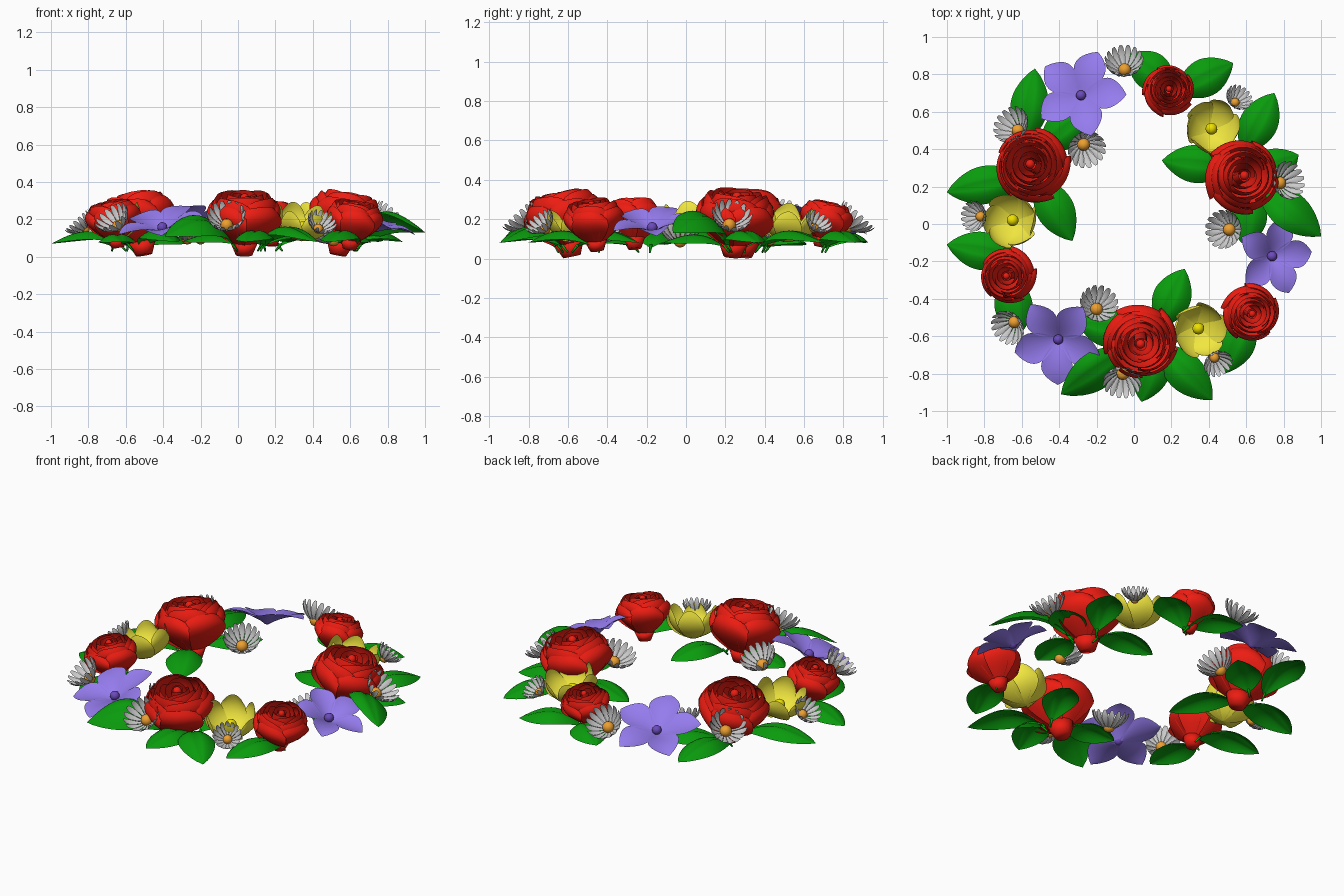
import bpy, bmesh
from math import sin, cos, pi, atan2, hypot, radians
from mathutils import Matrix, Vector

if "Cube" in bpy.data.objects:
    bpy.data.objects.remove(bpy.data.objects["Cube"])


def material(name, col):
    m = bpy.data.materials.new(name)
    m.diffuse_color = (*col, 1)
    m.use_nodes = True
    m.node_tree.nodes["Principled BSDF"].inputs["Base Color"].default_value = m.diffuse_color
    return m


RED = material("rose_red", (0.85, 0.012, 0.006))
GREEN = material("leaf_green", (0.003, 0.33, 0.004))
PURPLE = material("petal_purple", (0.3, 0.2, 0.85))
YELLOW = material("petal_yellow", (0.88, 0.8, 0.05))
GOLD = material("yellow_centre", (0.85, 0.75, 0.0))
ORANGE = material("daisy_centre", (0.85, 0.35, 0.03))
VIOLET = material("purple_centre", (0.15, 0.07, 0.5))


def finish(bm, name, mat=None):
    me = bpy.data.meshes.new(name)
    for f in bm.faces:
        f.smooth = True
    bm.to_mesh(me)
    bm.free()
    if mat:
        me.materials.append(mat)
    ob = bpy.data.objects.new(name, me)
    bpy.context.collection.objects.link(ob)
    return ob


def sheet(bm, fn, mat, nu=10, nv=8):
    """Curved surface fn(u, v) with u in 0..1 and v in -1..1."""
    rows = [[bm.verts.new(mat @ Vector(fn(i / nu, 2 * j / nv - 1))) for j in range(nv + 1)]
            for i in range(nu + 1)]
    for a, b in zip(rows, rows[1:]):
        for j in range(nv):
            bm.faces.new((a[j], a[j + 1], b[j + 1], b[j]))


def tilted(x, y, z, tilt, inward=False):
    """Frame at a point, leaning away from (or towards) the wreath centre."""
    a = atan2(y, x) + (pi if inward else 0)
    return (Matrix.Translation((x, y, z)) @ Matrix.Rotation(a, 4, 'Z')
            @ Matrix.Rotation(tilt, 4, 'Y') @ Matrix.Rotation(-a, 4, 'Z'))


def ball(name, M, z, r, mat):
    bm = bmesh.new()
    bmesh.ops.create_uvsphere(bm, u_segments=14, v_segments=8, radius=r,
                              matrix=M @ Matrix.Translation((0, 0, z)))
    finish(bm, name, mat)


def rose(i, x, y, z, s):
    d = hypot(x, y)
    k = 1 - 0.05 * s / d                       # stem end sits nearer the centre
    M = tilted(x * k, y * k, z, 0.2) @ Matrix.Scale(s, 4)
    bm = bmesh.new()
    layers = [(0.035, 0.325, 2), (0.07, 0.33, 2), (0.105, 0.335, 3), (0.138, 0.335, 3),
              (0.17, 0.325, 4), (0.196, 0.29, 5)]
    for n, (R, H, count) in enumerate(layers):
        for p in range(count):
            t0 = 2 * pi * p / count + n * 0.9 + i

            def f(u, v):
                t = t0 + v * pi / count * 1.25
                r = 0.03 + (R - 0.03) * max(0, sin(u * pi * 0.68))
                r *= 1 + 0.055 * v
                h = 0.7 * u + 0.3 * sin(u * 1.5)
                return r * cos(t), r * sin(t), 0.04 + (H - 0.04) * h * (1 - 0.2 * abs(v) ** 3)
            sheet(bm, f, M, 10, 12)
    # tapered base
    bmesh.ops.create_cone(bm, cap_ends=True, segments=14, radius1=0.045, radius2=0.075,
                          depth=0.07, matrix=M @ Matrix.Translation((0, 0, 0.035)))
    finish(bm, f"rose_{i}", RED)
    ball(f"rose_heart_{i}", M, 0.31, 0.025, RED)


def yellow_flower(i, x, y):
    M = tilted(x * 0.97, y * 0.97, 0.085, 0.25)
    bm = bmesh.new()
    for p in range(6):
        t0 = p * pi / 3 + i

        def f(u, v):
            t = t0 + v * 0.7 * (1 - 0.4 * u ** 3)
            r = 0.142 * sin(u * 1.8) * (1 + 0.06 * v)
            return r * cos(t), r * sin(t), 0.18 * u ** 1.5 * (1 - 0.22 * v * v)
        sheet(bm, f, M)
    finish(bm, f"yellow_petals_{i}", YELLOW)
    ball(f"yellow_centre_{i}", M, 0.075, 0.032, GOLD)


def purple_flower(i, x, y, L, phase):
    M = tilted(x, y, 0.135, 0.36)
    bm = bmesh.new()
    for p in range(5):
        R = M @ Matrix.Rotation(radians(phase + 72 * p), 4, 'Z')

        def f(u, v):
            w = L * 0.36 * (0.12 * (1 - u) + 0.92 * max(0, sin(pi * u ** 1.25)) ** 0.85)
            return L * u, w * v, 0.06 * sin(u * 2) + 0.018 * v * v * sin(pi * u)
        sheet(bm, f, R, 14, 8)
    finish(bm, f"purple_petals_{i}", PURPLE)
    ball(f"purple_centre_{i}", M, 0.025, 0.027, VIOLET)


def daisy(i, x, y, z, s, inward):
    M = tilted(x, y, z, 0.45 if inward else 0.75, inward) @ Matrix.Scale(s, 4)
    bm = bmesh.new()
    for p in range(16):
        R = M @ Matrix.Rotation(2 * pi * (p + 0.5) / 16, 4, 'Z')

        def f(u, v):
            w = 0.004 + 0.0125 * sin(pi * u ** 1.5 * 0.88)
            return 0.012 + 0.093 * sin(u * 1.45), w * v, -0.012 + 0.095 * u ** 1.3 - 0.004 * v * v
        sheet(bm, f, R, 7, 4)
    finish(bm, f"daisy_petals_{i}")
    ball(f"daisy_centre_{i}", M, 0, 0.034, ORANGE)


def leaf(i, bx, by, tx, ty, peak=0.15, tip=0.08, roll=0, half=0.1):
    d = Vector((tx - bx, ty - by, 0))
    L = d.length
    M = Matrix.Translation((bx, by, 0)) @ Matrix.Rotation(atan2(d.y, d.x), 4, 'Z')

    def f(u, v):
        w = half * (0.04 * (1 - u) + sin(pi * u ** 1.05) ** 0.8 if u < 1 else 0.01)
        zz = 0.055 + (tip - 0.055) * u + (peak - 0.06) * sin(pi * u ** 0.87)
        zz += (roll * v - 0.05 * v * v - 0.012 * (1 - abs(v)) ** 6) * sin(pi * u)
        return L * u, w * v, zz
    bm = bmesh.new()
    sheet(bm, f, M, 14, 10)
    # short slanted stalk
    bmesh.ops.create_cone(bm, cap_ends=True, segments=6, radius1=0.005, radius2=0.008, depth=0.05,
                          matrix=M @ Matrix.Translation((-0.005, 0, 0.05)) @ Matrix.Rotation(0.7, 4, 'Y'))
    finish(bm, f"leaf_{i}", GREEN)


for i, a in enumerate([(-0.545, 0.315, 0.01, 1), (0.58, 0.255, 0.01, 1), (0.035, -0.63, 0.01, 1),
                       (0.185, 0.715, 0.06, 0.69), (0.625, -0.475, 0.04, 0.77),
                       (-0.675, -0.275, 0.05, 0.75)]):
    rose(i, *a)

for i, a in enumerate([(0.415, 0.51), (0.345, -0.56), (-0.65, 0.02)]):
    yellow_flower(i, *a)

for i, a in enumerate([(-0.28, 0.68, 0.25, 69), (0.73, -0.17, 0.215, 6),
                       (-0.4, -0.61, 0.245, 53)]):
    purple_flower(i, *a)

for i, a in enumerate([(-0.05, 0.825, 0.165, 1, 0), (-0.27, 0.425, 0.1, 1, 1),
                       (-0.62, 0.5, 0.17, 1, 0), (-0.82, 0.04, 0.15, 0.8, 0),
                       (-0.64, -0.525, 0.165, 0.95, 0), (-0.2, -0.455, 0.1, 1, 1),
                       (-0.06, -0.8, 0.17, 1, 0), (0.43, -0.715, 0.15, 0.78, 0),
                       (0.51, -0.03, 0.09, 1, 1), (0.78, 0.22, 0.17, 1, 0),
                       (0.54, 0.65, 0.155, 0.72, 0)]):
    daisy(i, *a)

for i, a in enumerate([(-0.59, 0.42, -0.53, 0.83, 0.14), (-0.5, 0.4, -0.25, 0.6, 0.11),
                       (-0.58, 0.25, -1, 0.17, 0.14, 0.07), (-0.52, 0.26, -0.33, -0.09, 0.14),
                       (-0.62, -0.18, -1, -0.11, 0.14, 0.07), (-0.67, -0.26, -0.62, -0.6, 0.12),
                       (0.02, -0.58, -0.3, -0.53, 0.12), (-0.02, -0.66, -0.39, -0.91, 0.19, 0.11, -0.05),
                       (0.14, -0.62, 0.04, -0.95, 0.14), (0.12, -0.64, 0.42, -0.94, 0.16),
                       (0.13, -0.56, 0.27, -0.24, 0.14), (0.62, -0.46, 0.48, -0.8, 0.14),
                       (0.65, 0.22, 1.0, -0.065, 0.2, 0.13, -0.05), (0.58, 0.22, 0.88, 0.37, 0.14),
                       (0.53, 0.3, 0.15, 0.34, 0.14), (0.58, 0.37, 0.75, 0.7, 0.14),
                       (0.22, 0.7, 0.53, 0.86, 0.14), (0.22, 0.72, -0.03, 0.91, 0.13),
                       (0.62, 0.2, 0.6, -0.12, 0.12)]):
    leaf(i, *a)
